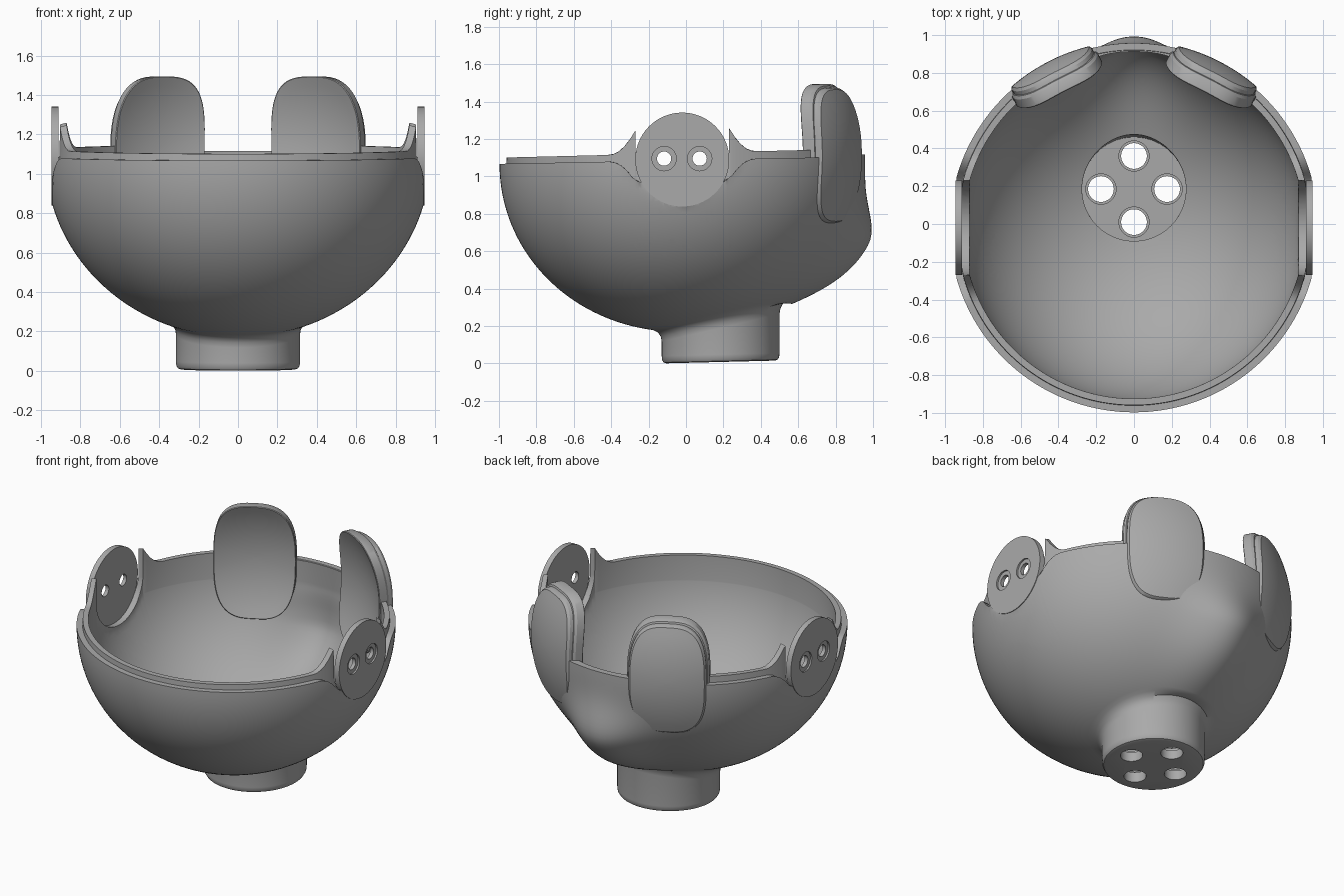
import bpy, bmesh, math
from math import sin, cos, pi, sqrt
from mathutils import Vector, Matrix

cube = bpy.data.objects.get("Cube")
if cube:
    bpy.data.objects.remove(cube, do_unlink=True)

grey = bpy.data.materials.new("plain grey")
grey.use_nodes = True
GREY = (0.4, 0.4, 0.4, 1)
grey.diffuse_color = GREY
grey.node_tree.nodes["Principled BSDF"].inputs["Base Color"].default_value = GREY

SEGS = 192
BOWL_Y, NECK_Y = -0.02, 0.185
DISC_Z, DISC_R = 1.09, 0.25


def make_object(name, bm):
    bmesh.ops.recalc_face_normals(bm, faces=bm.faces)
    mesh = bpy.data.meshes.new(name)
    bm.to_mesh(mesh)
    bm.free()
    mesh.materials.append(grey)
    obj = bpy.data.objects.new(name, mesh)
    bpy.context.collection.objects.link(obj)
    return obj


def skin(rings):
    """Closed solid through a list of equal rings, capped at both ends."""
    bm = bmesh.new()
    loops = [[bm.verts.new(p) for p in ring] for ring in rings]
    n = len(loops[0])
    for a, b in zip(loops, loops[1:]):
        for i in range(n):
            j = (i + 1) % n
            bm.faces.new((a[i], a[j], b[j], b[i]))
    bm.faces.new(loops[0])
    bm.faces.new(loops[-1])
    return bm


def cylinder(bm, centre, radius, depth, axis='Z', segments=48):
    turn = Matrix.Rotation(pi / 2, 4, 'Y') if axis == 'X' else Matrix()
    bmesh.ops.create_cone(bm, cap_ends=True, segments=segments, radius1=radius,
                          radius2=radius, depth=depth,
                          matrix=Matrix.Translation(centre) @ turn)


def cut(obj, cutter_bm):
    """Subtract a temporary cutter, then delete it."""
    cutter = make_object("cutter", cutter_bm)
    cutter.hide_render = True
    mod = obj.modifiers.new("cut", 'BOOLEAN')
    mod.operation = 'DIFFERENCE'
    mod.solver = 'EXACT'
    mod.object = cutter
    bpy.context.view_layer.objects.active = obj
    bpy.ops.object.modifier_apply(modifier=mod.name)
    bpy.data.objects.remove(cutter, do_unlink=True)


def smooth(obj):
    bpy.ops.object.select_all(action='DESELECT')
    obj.select_set(True)
    bpy.context.view_layer.objects.active = obj
    bpy.ops.object.shade_smooth_by_angle(angle=math.radians(32))


# Bowl shape rules
def flare(y):
    return max(0, 1 - max(0, abs(y - BOWL_Y) - DISC_R) / 0.14) ** 2


def in_back_gap(x, y):
    return y > 0 and abs(x) < 0.3


def lip_top(x, y):
    return 1.115 if in_back_gap(x, y) else 1.125 + 0.025 * y + 0.13 * flare(y)


def step_top(x, y):
    return 1.115 if in_back_gap(x, y) else 1.085 + 0.02 * y - 0.11 * flare(y)


def shell_z(x, y, radius, depth):
    rho2 = (x * x + (y - BOWL_Y) ** 2) / radius ** 2
    return 1.085 + 0.02 * y - depth * sqrt(max(0, 1 - rho2))


def bulge(x, y, z):
    """Rounded swelling low on the back, fading faster upward than downward."""
    v = Vector((x, y - BOWL_Y, z - 1.1))
    if v.y > 0:
        rise = math.atan2(v.z, v.y) + 0.44
        spread = 0.14 if rise > 0 else 0.31
        v *= 1 + 0.14 * math.exp(-(rise / spread) ** 2 / 2 - (x / 0.17) ** 2 / 2)
    return v.x, v.y + BOWL_Y, v.z + 1.1


def thin_back(x, y, z):
    """Inner wall set back between the two rear pads."""
    if y > 0:
        y += 0.027 * max(0, 1 - (x / 0.26) ** 4) * max(0, min(1, (z - 0.75) / 0.2))
    return x, y, z


def ring(r, cy, z_rule, limit=0.942, swell=True, inner=False):
    pts = []
    for i in range(SEGS):
        a = 2 * pi * (i + 0.5) / SEGS
        x, y = r * cos(a), cy + r * sin(a)
        p = (x, y, z_rule(x, y))
        if swell:
            p = bulge(*p)
        if inner:
            p = thin_back(*p)
        pts.append((max(-limit, min(limit, p[0])), p[1], p[2]))
    return pts


def outer_z(x, y):
    return min(shell_z(x, y, 0.977, 0.915), step_top(x, y))


def inner_z(x, y):
    return shell_z(x, y, 0.914, 0.85)


def shell_rings(r0, r1, z_rule, limit, inner=False, count=32):
    rings = []
    for k in range(count + 1):
        s = sin(k / count * pi / 2)
        rings.append(ring(r0 + (r1 - r0) * s, NECK_Y + (BOWL_Y - NECK_Y) * s,
                          z_rule, limit, inner=inner))
    return rings


def base(h):
    return lambda x, y: h + 0.025 * (y + 0.13)


# Bowl with neck, stepped rim and recessed floor, as one skin
rings = [ring(r, NECK_Y, base(h), swell=False)
         for r, h in ((0.29, 0), (0.305, 0.005), (0.313, 0.018), (0.315, 0.04))]
rings += [ring(r, NECK_Y, lambda x, y, d=d: outer_z(x, y) - d, swell=False)
          for r, d in ((0.315, 0.055), (0.32, 0.03), (0.335, 0.01))]
rings += shell_rings(0.36, 0.977, outer_z, 0.942)
rings += [ring(0.977, BOWL_Y, lambda x, y: step_top(x, y) + 0.002),
          ring(0.941, BOWL_Y, lambda x, y: step_top(x, y) + 0.002, 0.91),
          ring(0.939, BOWL_Y, lip_top, 0.908),
          ring(0.905, BOWL_Y, lip_top, 0.872, inner=True)]
rings += reversed(shell_rings(0.275, 0.903, inner_z, 0.87, inner=True))
rings.append(ring(0.275, NECK_Y, base(0.08), swell=False))
bowl = make_object("bowl", skin(rings))

# Four mounting holes through the neck floor
for r, depth, z in ((0.068, 0.4, 0.05), (0.08, 0.1, 0.12)):
    bm = bmesh.new()
    for k in range(4):
        a = k * pi / 2
        cylinder(bm, (0.175 * cos(a), NECK_Y + 0.175 * sin(a), z), r, depth)
    cut(bowl, bm)

# Round-bottomed notches in both side walls: slice the wall, then lower it
bm = bmesh.new()
bm.from_mesh(bowl.data)
for k in range(25):
    wall = [f for f in bm.faces
            if any(abs(v.co.x) > 0.6 and abs(v.co.y) < 0.45 and v.co.z > 0.6 for v in f.verts)]
    parts = wall + list({e for f in wall for e in f.edges}) + list({v for f in wall for v in f.verts})
    bmesh.ops.bisect_plane(bm, geom=parts, dist=1e-5, plane_no=(0, 1, 0),
                           plane_co=(0, BOWL_Y + DISC_R * cos(k * pi / 24), 0))
for v in bm.verts:
    dy = abs(v.co.y - BOWL_Y)
    if abs(v.co.x) > 0.6 and dy < DISC_R - 1e-4:
        v.co.z = min(v.co.z, DISC_Z - sqrt(DISC_R ** 2 - dy ** 2))
bmesh.ops.remove_doubles(bm, verts=bm.verts, dist=1e-5)
bm.to_mesh(bowl.data)
bm.free()
smooth(bowl)

# Side discs with two counterbored holes each
for side, label in ((1, "left"), (-1, "right")):
    bm = bmesh.new()
    cylinder(bm, (side * 0.928, BOWL_Y, DISC_Z), DISC_R + 0.001, 0.036, 'X', 96)
    disc = make_object(label + "_disc", bm)
    for r, x, depth in ((0.038, 0.928, 0.2), (0.065, 0.985, 0.1)):
        bm = bmesh.new()
        for y in (-0.117, 0.073):
            cylinder(bm, (side * x, y, DISC_Z + 0.005), r, depth, 'X')
        cut(disc, bm)
    smooth(disc)


# Curved rounded pads at the back
def pad(name, side, w, h, r_in, r_out, zc):
    n = Vector((side * 0.46, 0.888, 0))
    t = Vector((0.888, -side * 0.46, 0))

    def loop(scale, radius, shrink=0.0):
        pts = []
        for i in range(72):
            a = 2 * pi * i / 72
            c, s = cos(a), sin(a)
            u = math.copysign(abs(c) ** 0.68, c) * (w - shrink) * scale
            v = math.copysign(abs(s) ** 0.68, s) * (h - shrink) * scale
            p = n * sqrt(radius ** 2 - u * u - v * v) + t * u
            pts.append((p.x, p.y + BOWL_Y, zc + v))
        return pts

    steps = [k / 8 for k in range(1, 9)]
    loops = [loop(max(k, 0.02), r_in, 0.004) for k in [0] + steps]
    loops += [loop(1, r_in + 0.005), loop(1, r_out - 0.012)]
    loops += [loop(k, r_out, 0.01) for k in reversed(steps)] + [loop(0.02, r_out)]
    smooth(make_object(name, skin(loops)))


for side, label in ((1, "left"), (-1, "right")):
    pad(label + "_back_bracket", side, 0.255, 0.38, 0.893, 0.957, 1.115)
    pad(label + "_back_plate", side, 0.24, 0.362, 0.945, 0.99, 1.112)
